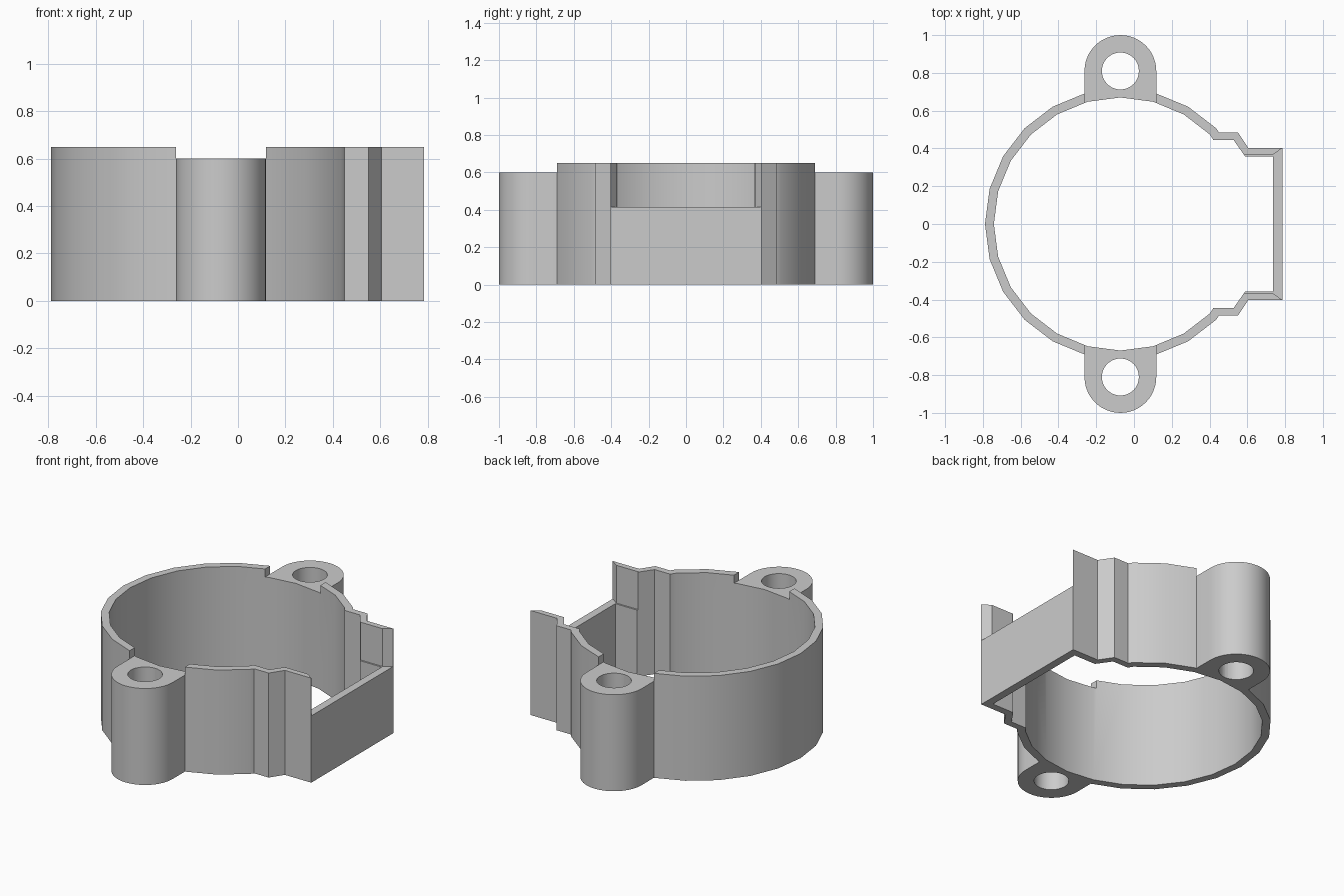
import bpy, bmesh
from math import sin, cos, pi, radians

cube = bpy.data.objects.get("Cube")
if cube:
    bpy.data.objects.remove(cube, do_unlink=True)

CX = -0.072            # ring centre
TOP, LUG_TOP, SILL = 0.65, 0.60, 0.415
LUG_Y, LUG_R, HOLE_R = 0.81, 0.19, 0.098

grey = bpy.data.materials.new("plain grey")
grey.use_nodes = True
colour = (0.6, 0.6, 0.6, 1)
grey.diffuse_color = colour
grey.node_tree.nodes["Principled BSDF"].inputs["Base Color"].default_value = colour


def prism(name, outline, z0, z1):
    """Extrude a flat outline between two heights."""
    bm = bmesh.new()
    face = bm.faces.new([bm.verts.new((x, y, z0)) for x, y in outline])
    grown = bmesh.ops.extrude_face_region(bm, geom=[face])["geom"]
    verts = [v for v in grown if isinstance(v, bmesh.types.BMVert)]
    bmesh.ops.translate(bm, verts=verts, vec=(0, 0, z1 - z0))
    bmesh.ops.recalc_face_normals(bm, faces=bm.faces)
    mesh = bpy.data.meshes.new(name)
    bm.to_mesh(mesh)
    bm.free()
    mesh.materials.append(grey)
    obj = bpy.data.objects.new(name, mesh)
    bpy.context.collection.objects.link(obj)
    return obj


def combine(target, tool, operation):
    """Apply a boolean and remove the tool."""
    mod = target.modifiers.new(operation, 'BOOLEAN')
    mod.operation, mod.solver, mod.object = operation, 'EXACT', tool
    bpy.context.view_layer.objects.active = target
    bpy.ops.object.modifier_apply(modifier=mod.name)
    bpy.data.objects.remove(tool, do_unlink=True)


def arc(cx, cy, r, start, end, steps):
    angles = [radians(start + (end - start) * i / steps) for i in range(steps + 1)]
    return [(cx + r * cos(a), cy + r * sin(a)) for a in angles]


def loop(radius, neck):
    """Round body joined to the stepped neck, mirrored front to back."""
    return arc(CX, 0, radius, 45, 315, 18) + [(x, -y) for x, y in neck] + neck[::-1]


# Wall with its stepped neck and flat end
outer = loop(0.717, [(0.45, 0.485), (0.55, 0.485), (0.605, 0.403), (0.786, 0.403)])
inner = loop(0.67, [(0.42, 0.445), (0.527, 0.445), (0.588, 0.358), (0.737, 0.358)])
housing = prism("housing", outer, 0, TOP)
combine(housing, prism("bore", inner, -0.1, TOP + 0.1), 'DIFFERENCE')

# Opening above the end wall, with mitred sides
side = [(0.585, 0.368), (0.737, 0.368), (0.836, 0.438)]
opening = side + [(x, -y) for x, y in reversed(side)]
combine(housing, prism("opening", opening, SILL, TOP + 0.1), 'DIFFERENCE')

# Screw lugs front and back, set below the rim
for s in (1, -1):
    x0, x1 = CX - LUG_R, CX + LUG_R
    notch = [(x0, s * 0.5), (x1, s * 0.5), (x1, s), (x0, s)]
    combine(housing, prism("notch", notch, LUG_TOP, TOP + 0.1), 'DIFFERENCE')
    lug = arc(CX, LUG_Y, LUG_R, 0, 180, 24) + [(x0, 0.665), (CX, 0.69), (x1, 0.665)]
    combine(housing, prism("lug", [(x, s * y) for x, y in lug], 0, LUG_TOP), 'UNION')
    hole = arc(CX, s * LUG_Y, HOLE_R, 0, 360, 32)[:-1]
    combine(housing, prism("screw_hole", hole, -0.1, TOP + 0.1), 'DIFFERENCE')

# Smooth curves with crisp corners
bpy.ops.object.select_all(action='DESELECT')
housing.select_set(True)
bpy.context.view_layer.objects.active = housing
bpy.ops.object.shade_smooth_by_angle(angle=radians(25))
